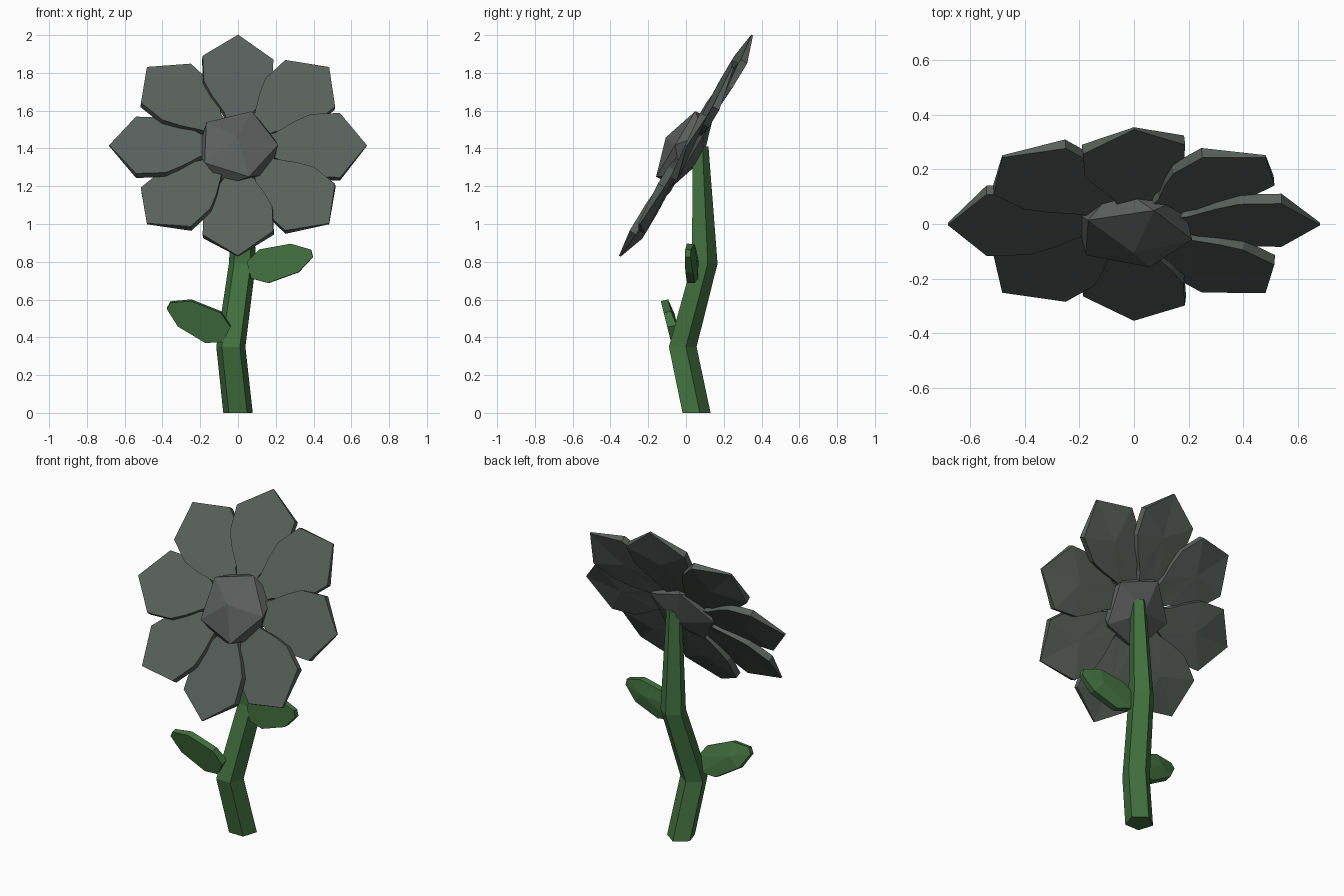
import bpy, bmesh
from math import radians, sin, cos, pi
from mathutils import Matrix, Vector

cube = bpy.data.objects.get("Cube")
if cube:
    bpy.data.objects.remove(cube, do_unlink=True)


def material(name, color):
    mat = bpy.data.materials.new(name)
    mat.use_nodes = True
    rgba = (*color, 1)
    mat.diffuse_color = rgba
    mat.node_tree.nodes["Principled BSDF"].inputs["Base Color"].default_value = rgba
    return mat


petal_grey = material("petal grey", (0.10, 0.118, 0.107))
centre_grey = material("centre grey", (0.105, 0.115, 0.111))
stem_green = material("stem green", (0.055, 0.165, 0.05))


def rot(degrees, axis):
    return Matrix.Rotation(radians(degrees), 4, axis)


def finish(bm, name, mat, matrix=Matrix()):
    bmesh.ops.recalc_face_normals(bm, faces=bm.faces)
    mesh = bpy.data.meshes.new(name)
    bm.to_mesh(mesh)
    bm.free()
    mesh.materials.append(mat)
    obj = bpy.data.objects.new(name, mesh)
    bpy.context.collection.objects.link(obj)
    obj.matrix_world = matrix
    return obj


def blade(name, half, front, mat, matrix):
    """Flat-fronted blade along +X; half holds (length, half width, thickness)."""
    outline = half + [(l, -w, t) for l, w, t in reversed(half) if w > 0]
    bm = bmesh.new()
    top = [bm.verts.new((l, w, front)) for l, w, t in outline]
    back = [bm.verts.new((l, w, front - t)) for l, w, t in outline]
    thickest = max(t for l, w, t in half)
    middle = bm.verts.new((half[-1][0] * 0.62, 0, front - thickest * 1.1))
    bm.faces.new(top)
    for i in range(len(outline)):
        j = (i + 1) % len(outline)
        bm.faces.new((top[i], top[j], back[j], back[i]))
        bm.faces.new((back[i], back[j], middle))
    return finish(bm, name, mat, matrix)


# Five-sided stem with two bends: (centre, radius) per ring
path = [((0, 0.048, 0), 0.082), ((-0.038, -0.025, 0.35), 0.081),
        ((0.023, 0.092, 0.79), 0.075), ((0.03, 0.073, 1.41), 0.046)]
bm = bmesh.new()
rings = []
for centre, radius in path:
    angles = [pi / 2 + k * 2 * pi / 5 for k in range(5)]
    rings.append([bm.verts.new(Vector(centre) + radius * Vector((cos(a), sin(a), 0)))
                  for a in angles])
for low, high in zip(rings, rings[1:]):
    for i in range(5):
        j = (i + 1) % 5
        bm.faces.new((low[i], low[j], high[j], high[i]))
bm.faces.new(rings[0])
bm.faces.new(rings[-1])
finish(bm, "stem", stem_green)

# Leaves
leaf = [(0, 0.045, 0.05), (0.08, 0.092, 0.04), (0.25, 0.078, 0.04), (0.345, 0.02, 0.03)]
blade("left_leaf", leaf, 0.025, stem_green,
      Matrix.Translation((0.06, 0.04, 0.755)) @ rot(-4, 'Z') @ rot(88, 'X') @ rot(15, 'Z'))
blade("right_leaf", leaf, 0.025, stem_green,
      Matrix.Translation((-0.06, -0.065, 0.42)) @ rot(104, 'X') @ rot(153, 'Z'))

# Tilted flower head: ring of slightly twisted petals
head = Matrix.Translation((0, 0, 1.415)) @ rot(59.1, 'X')
petal = [(0.08, 0.04, 0.035), (0.2, 0.075, 0.04), (0.3, 0.14, 0.04),
         (0.385, 0.182, 0.04), (0.54, 0.188, 0.04), (0.682, 0, 0.01)]
for k in range(8):
    blade(f"petal_{k + 1}", petal, 0.005, petal_grey, head @ rot(45 * k, 'Z') @ rot(6, 'X'))

# Faceted flower centre
bm = bmesh.new()
bmesh.ops.create_icosphere(bm, subdivisions=1, radius=0.238)
bmesh.ops.scale(bm, vec=(1, 1, 0.48), verts=bm.verts)
finish(bm, "flower_centre", centre_grey, head @ Matrix.Translation((0, -0.018, 0)) @ rot(-2, 'Z'))
